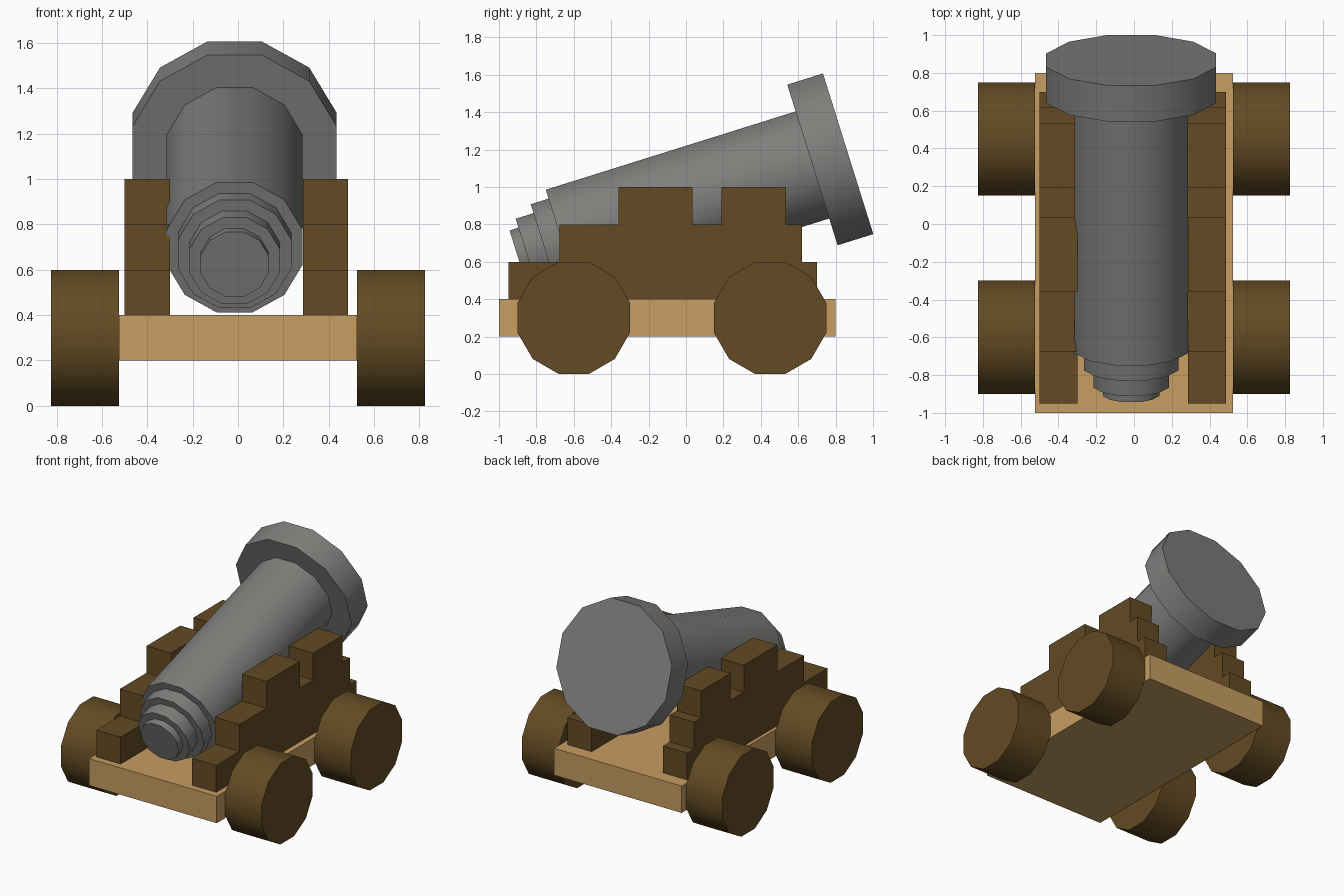
import bpy, bmesh
from math import radians, cos, sin, pi
from mathutils import Matrix, Vector

if "Cube" in bpy.data.objects:
    bpy.data.objects.remove(bpy.data.objects["Cube"], do_unlink=True)


def material(name, rgb):
    m = bpy.data.materials.new(name)
    m.use_nodes = True
    color = (*rgb, 1)
    m.diffuse_color = color
    m.node_tree.nodes["Principled BSDF"].inputs["Base Color"].default_value = color
    return m


IRON = material("iron grey", (0.21, 0.21, 0.20))
DARK_WOOD = material("dark wood", (0.125, 0.07, 0.017))
LIGHT_WOOD = material("light wood", (0.57, 0.34, 0.12))


def add_object(name, bm, mat, smooth=False):
    bmesh.ops.recalc_face_normals(bm, faces=bm.faces)
    mesh = bpy.data.meshes.new(name)
    bm.to_mesh(mesh)
    bm.free()
    mesh.materials.append(mat)
    obj = bpy.data.objects.new(name, mesh)
    bpy.context.collection.objects.link(obj)
    if smooth:
        bpy.ops.object.select_all(action="DESELECT")
        obj.select_set(True)
        bpy.context.view_layer.objects.active = obj
        bpy.ops.object.shade_smooth_by_angle(angle=radians(32))
    return obj


def lathe(name, profile, matrix, mat, sides=12):
    """Solid turned around local z; profile holds (flat radius, height)."""
    bm = bmesh.new()
    rings = []
    for flat, h in profile:
        r = flat / cos(pi / sides)
        angles = [(i + 0.5) * 2 * pi / sides for i in range(sides)]
        rings.append([bm.verts.new((r * cos(a), r * sin(a), h)) for a in angles])
    for low, high in zip(rings, rings[1:]):
        for i in range(sides):
            j = (i + 1) % sides
            bm.faces.new((low[i], low[j], high[j], high[i]))
    bm.faces.new(rings[0])
    bm.faces.new(rings[-1])
    bm.transform(matrix)
    return add_object(name, bm, mat, smooth=True)


def extrude_x(name, outline, x0, x1, mat):
    """Prism of a (y, z) outline between two x positions."""
    bm = bmesh.new()
    face = bm.faces.new([bm.verts.new((x0, y, z)) for y, z in outline])
    geom = bmesh.ops.extrude_face_region(bm, geom=[face])["geom"]
    moved = [v for v in geom if isinstance(v, bmesh.types.BMVert)]
    bmesh.ops.translate(bm, verts=moved, vec=(x1 - x0, 0, 0))
    return add_object(name, bm, mat)


# Base plank
extrude_x("base_plank", [(-1, 0.2), (0.8, 0.2), (0.8, 0.4), (-1, 0.4)],
          -0.525, 0.525, LIGHT_WOOD)

# Stepped cheeks holding the barrel
cheek = [(-0.95, 0.4), (0.70, 0.4), (0.70, 0.6), (0.62, 0.6), (0.62, 0.8),
         (0.535, 0.8), (0.535, 1), (0.19, 1), (0.19, 0.8), (0.035, 0.8),
         (0.035, 1), (-0.36, 1), (-0.36, 0.8), (-0.675, 0.8), (-0.675, 0.6),
         (-0.95, 0.6)]
extrude_x("right_cheek", cheek, -0.5, -0.3, DARK_WOOD)
extrude_x("left_cheek", cheek, 0.286, 0.486, DARK_WOOD)

# Wheels
for side, x in (("right", -0.825), ("left", 0.525)):
    for end, y in (("front", -0.6), ("back", 0.45)):
        place = Matrix.Translation((x, y, 0.3)) @ Matrix.Rotation(pi / 2, 4, "Y")
        lathe(f"{end}_{side}_wheel", [(0.3, 0), (0.3, 0.3)], place, DARK_WOOD)

# Barrel: stepped breech, tube and wide muzzle ring, tilted upward to the back
tilt = (Matrix.Translation((-0.015, -0.66, 0.699))
        @ Matrix.Rotation(radians(17.4 - 90), 4, "X"))
barrel = [(0.15, -0.25), (0.15, -0.2), (0.2, -0.2), (0.2, -0.1), (0.25, -0.1),
          (0.25, 0), (0.3, 0), (0.3, 1.4), (0.45, 1.4), (0.45, 1.6)]
lathe("barrel", barrel, tilt, IRON)
